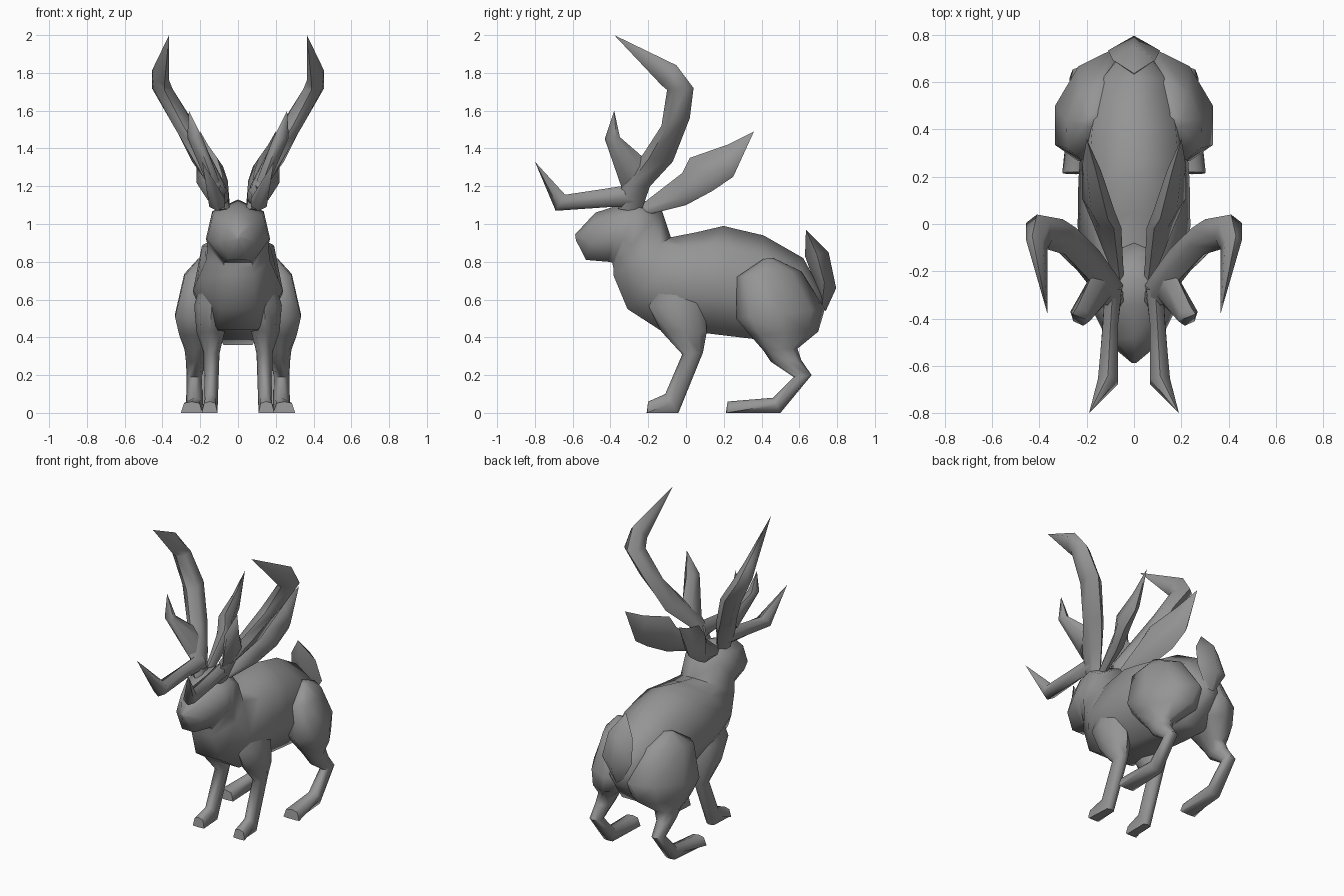
import bpy, bmesh, math
from mathutils import Vector

fur = bpy.data.materials.new("grey")
fur.diffuse_color = (0.3, 0.3, 0.3, 1)


def loft(name, stations, sides=8, mirror=False, angle=60, sole=False):
    """Each station: first edge point, opposite edge point, half-width along x."""
    bm = bmesh.new()
    turns = [2 * math.pi * i / sides for i in range(sides)]
    widest = max(abs(math.sin(t)) for t in turns)
    lowest = -min(math.cos(t) for t in turns)
    rings = []
    for a, b, w in stations:
        a, b = Vector(a), Vector(b)
        mid, half = (a + b) / 2, (a - b) / 2
        ring = []
        for t in turns:
            c = math.cos(t)
            c = c / lowest if c < 0 else c
            p = mid + half * c + Vector((w * math.sin(t) / widest, 0, 0))
            if sole and p.z < 0.035:  # flat sole on the ground
                p.z = 0
            ring.append(bm.verts.new(p))
        rings.append(ring)
    for r, s in zip(rings, rings[1:]):
        for i in range(sides):
            j = (i + 1) % sides
            bm.faces.new((r[i], r[j], s[j], s[i]))
    bm.faces.new(rings[0])
    bm.faces.new(rings[-1])
    bmesh.ops.remove_doubles(bm, verts=bm.verts, dist=0.0005)
    bmesh.ops.recalc_face_normals(bm, faces=bm.faces)
    me = bpy.data.meshes.new(name)
    bm.to_mesh(me)
    bm.free()
    me.materials.append(fur)
    ob = bpy.data.objects.new(name, me)
    bpy.context.collection.objects.link(ob)
    bpy.ops.object.select_all(action='DESELECT')
    ob.select_set(True)
    bpy.context.view_layer.objects.active = ob
    bpy.ops.object.shade_smooth_by_angle(angle=math.radians(angle))
    if mirror:
        ob.modifiers.new("mirror", 'MIRROR')
    return ob


def flat(rows):
    """Rows of (x, y1, z1, y2, z2, half-width) as stations."""
    return [((x, y1, z1), (x, y2, z2), w) for x, y1, z1, y2, z2, w in rows]


# head, neck and trunk in one skin
loft("body", flat([
    (0, -.587, .945, -.583, .915, .012),
    (0, -.48, 1.06, -.53, .81, .10),
    (0, -.34, 1.105, -.41, .80, .165),
    (0, -.23, 1.13, -.39, .795, .17),
    (0, -.13, 1.08, -.385, .77, .16),
    (0, -.08, .93, -.385, .73, .17),
    (0, .05, .955, -.31, .55, .215),
    (0, .20, .99, -.14, .44, .238),
    (0, .28, .97, .12, .42, .235),
    (0, .41, .94, .37, .39, .22),
    (0, .62, .82, .57, .36, .17),
    (0, .72, .64, .72, .52, .06)]), 7)

# tail
loft("tail", flat([
    (0, .635, .97, .635, .97, 0),
    (0, .63, .83, .755, .85, .09),
    (0, .67, .72, .795, .66, .11),
    (0, .70, .58, .74, .54, .035)]), 4, angle=95)

# thigh wrapping in toward the rump, then shin and foot
loft("hind_leg", [
    ((.19, .41, .815), (.17, .46, .82), .03),
    ((.22, .27, .72), (.14, .61, .75), .105),
    ((.235, .265, .50), (.095, .735, .55), .168),
    ((.235, .34, .41), (.13, .70, .43), .13),
    ((.225, .41, .33), (.205, .59, .34), .068),
    ((.226, .45, .27), (.226, .61, .28), .05),
    ((.23, .57, .19), (.23, .665, .20), .042),
    ((.23, .46, .08), (.23, .50, .003), .045),
    ((.245, .22, .06), (.245, .21, 0), .058)], 8, True, sole=True)

# shoulder sunk into the chest, front leg and paw
loft("front_leg", flat([
    (.12, -.14, .78, .04, .78, .05),
    (.14, -.20, .57, .10, .57, .092),
    (.145, -.13, .43, .11, .43, .075),
    (.14, -.02, .31, .09, .32, .042),
    (.145, -.11, .10, -.04, .003, .038),
    (.15, -.20, .06, -.21, 0, .042)]), 8, True, sole=True)

# ears: thin leaves sweeping back
loft("ear", [
    ((.06, -.24, 1.10), (.07, -.20, 1.05), .02),
    ((.085, -.02, 1.27), (.14, 0, 1.10), .045),
    ((.11, .02, 1.35), (.19, .14, 1.175), .05),
    ((.16, .22, 1.42), (.20, .25, 1.25), .03),
    ((.20, .36, 1.49), (.20, .36, 1.49), 0)], 6, True)

# antlers: main beam, middle prong and front prong
loft("antler_beam", [
    ((.07, -.36, 1.08), (.07, -.24, 1.06), .03),
    ((.12, -.34, 1.21), (.10, -.19, 1.20), .04),
    ((.185, -.24, 1.35), (.20, -.07, 1.33), .05),
    ((.29, -.13, 1.52), (.30, .02, 1.56), .055),
    ((.39, -.10, 1.71), (.41, .04, 1.72), .05),
    ((.39, -.13, 1.735), (.43, -.05, 1.84), .035),
    ((.365, -.38, 2), (.365, -.38, 2), 0)], 6, True)
loft("antler_middle_prong", [
    ((.12, -.34, 1.19), (.17, -.20, 1.33), .035),
    ((.215, -.43, 1.45), (.24, -.35, 1.46), .035),
    ((.26, -.38, 1.6), (.26, -.38, 1.6), 0)], 6, True)
loft("antler_front_prong", [
    ((.09, -.28, 1.21), (.08, -.26, 1.09), .035),
    ((.10, -.44, 1.185), (.10, -.40, 1.09), .032),
    ((.11, -.64, 1.155), (.11, -.69, 1.07), .042),
    ((.19, -.8, 1.33), (.19, -.8, 1.33), 0)], 6, True)
